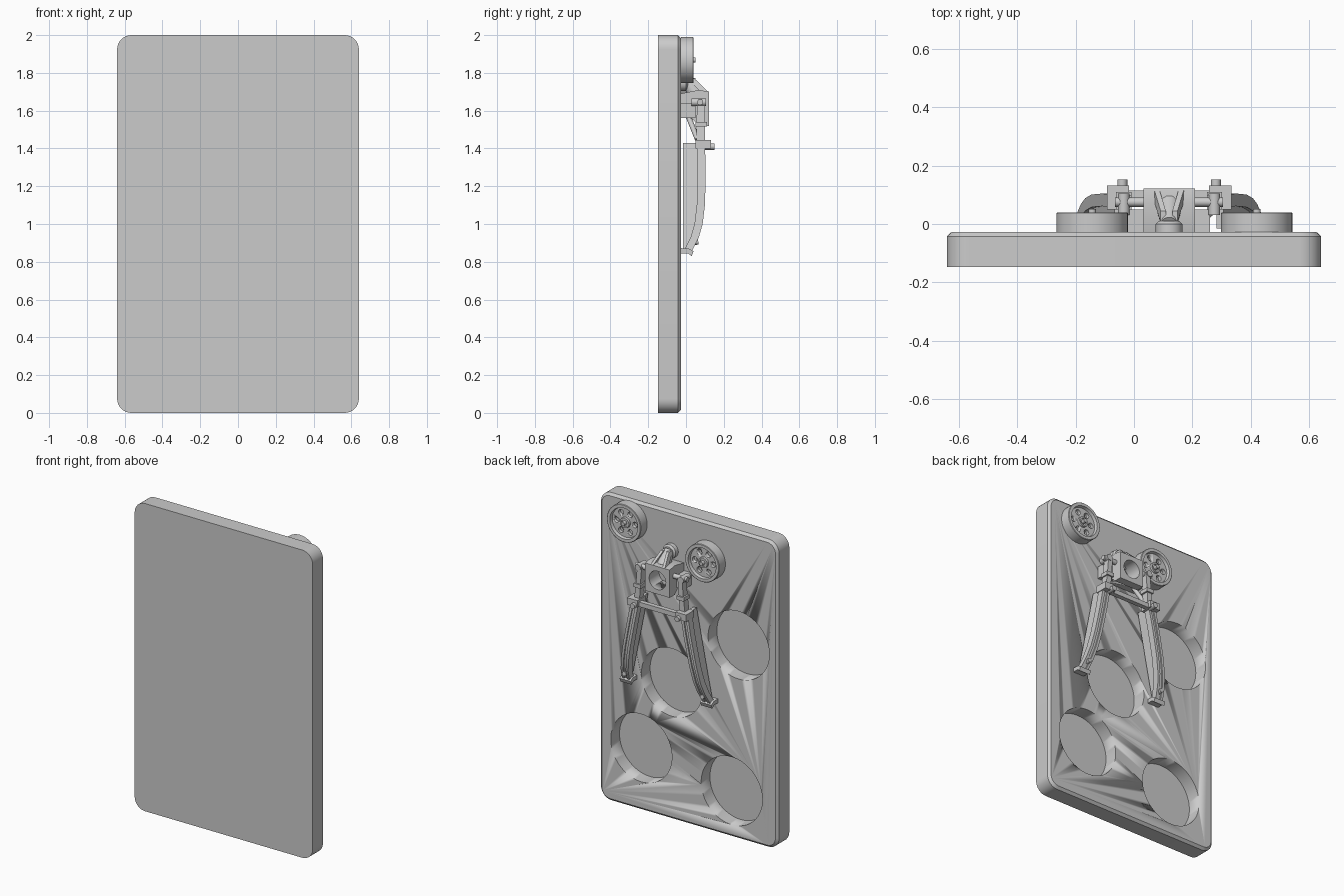
import bpy, bmesh, math
from mathutils import Vector

cube = bpy.data.objects.get("Cube")
if cube:
    bpy.data.objects.remove(cube, do_unlink=True)

grey = bpy.data.materials.new("plain grey")
grey.use_nodes = True
COLOUR = (0.6, 0.6, 0.6, 1)
grey.diffuse_color = COLOUR
grey.node_tree.nodes["Principled BSDF"].inputs["Base Color"].default_value = COLOUR

CX = 0.12      # centre line of the strut assembly
FACE = -0.027  # back face of the plate


def loft(name, loops):
    """Skin equal-length point loops and cap both ends."""
    bm = bmesh.new()
    rings = [[bm.verts.new(p) for p in loop] for loop in loops]
    n = len(rings[0])
    for a, b in zip(rings, rings[1:]):
        for i in range(n):
            j = (i + 1) % n
            bm.faces.new((a[i], a[j], b[j], b[i]))
    bm.faces.new(rings[0])
    bm.faces.new(rings[-1])
    bmesh.ops.recalc_face_normals(bm, faces=bm.faces)
    mesh = bpy.data.meshes.new(name)
    bm.to_mesh(mesh)
    bm.free()
    mesh.materials.append(grey)
    ob = bpy.data.objects.new(name, mesh)
    bpy.context.collection.objects.link(ob)
    bpy.ops.object.select_all(action='DESELECT')
    ob.select_set(True)
    bpy.context.view_layer.objects.active = ob
    bpy.ops.object.shade_smooth_by_angle(angle=math.radians(30))
    return ob


def lathe(name, start, axis, profile, sides=32):
    """Turn (radius, distance) pairs round an axis."""
    start, axis = Vector(start), Vector(axis).normalized()
    u = axis.orthogonal().normalized()
    v = axis.cross(u)
    turn = [math.tau * i / sides for i in range(sides)]
    return loft(name, [[start + axis * d + (u * math.cos(t) + v * math.sin(t)) * r
                        for t in turn] for r, d in profile])


def rod(name, a, b, r, r_end=None, sides=16):
    d = Vector(b) - Vector(a)
    return lathe(name, a, d, [(r, 0), (r_end or r, d.length)], sides)


def box(name, lo, hi):
    (x0, y0, z0), (x1, y1, z1) = lo, hi
    return loft(name, [[(x0, y0, z), (x1, y0, z), (x1, y1, z), (x0, y1, z)] for z in (z0, z1)])


def beam(name, stations):
    """Rectangular bar through (x, back y, front y, z, half width)."""
    return loft(name, [[(x - w, b, z), (x + w, b, z), (x + w, f, z), (x - w, f, z)]
                       for x, b, f, z, w in stations])


def prism(name, x0, x1, outline):
    return loft(name, [[(x, y, z) for y, z in outline] for x in (x0, x1)])


def cut(ob, cutter):
    mod = ob.modifiers.new("cut", 'BOOLEAN')
    mod.operation, mod.solver, mod.object = 'DIFFERENCE', 'EXACT', cutter
    bpy.context.view_layer.objects.active = ob
    bpy.ops.object.modifier_apply(modifier=mod.name)
    bpy.data.objects.remove(cutter, do_unlink=True)


# Backing plate: rounded corners and a chamfered back edge
def plate_loop(y, inset, radius=0.075, steps=8):
    pts = []
    for k, (sx, sz) in enumerate(((1, 1), (-1, 1), (-1, -1), (1, -1))):
        for i in range(steps + 1):
            t = math.pi / 2 * (k + i / steps)
            pts.append((sx * (0.64 - radius) + math.cos(t) * (radius - inset), y,
                        1 + sz * (1 - radius) + math.sin(t) * (radius - inset)))
    return pts


plate = loft("backing_plate", [plate_loop(-0.147, 0), plate_loop(-0.042, 0), plate_loop(FACE, 0.016)])

# Four round pockets
for x, z in ((-0.36, 1.26), (0.12, 0.89), (0.34, 0.405), (-0.31, 0.30)):
    cut(plate, lathe("pocket_cutter", (x, FACE - 0.09, z), (0, 1, 0), [(0.22, 0), (0.22, 0.2)], 64))

# Wheels with recessed webs and six holes
for side, x, z in (("left", 0.42, 1.868), ("right", -0.143, 1.76)):
    wheel = lathe(side + "_wheel", (x, FACE, z), (0, 1, 0),
                  [(0.122, 0), (0.122, 0.064), (0.119, 0.067), (0.1, 0.067), (0.096, 0.047),
                   (0.034, 0.047), (0.032, 0.06), (0.022, 0.06), (0.022, 0.054),
                   (0.013, 0.054), (0.013, 0.078)], 48)
    for i in range(6):
        t = math.tau * i / 6
        cut(wheel, rod("hole_cutter", (x + 0.066 * math.cos(t), 0, z + 0.066 * math.sin(t)),
                       (x + 0.066 * math.cos(t), 0.08, z + 0.066 * math.sin(t)), 0.018))

# Centre block with a round socket
block = prism("centre_block", CX - 0.088, CX + 0.088,
              [(-0.03, 1.56), (0.03, 1.56), (0.07, 1.52), (0.122, 1.52),
               (0.122, 1.70), (0.07, 1.71), (-0.03, 1.69)])
cut(block, rod("socket_cutter", (CX, 0.02, 1.61), (CX, 0.2, 1.61), 0.06, sides=40))

# Tapered strut running up to a small boss
lathe("top_boss", (CX, FACE - 0.003, 1.75), (0, 1, 0), [(0.046, 0), (0.046, 0.03), (0.035, 0.04)])
rod("top_strut", (CX, 0.06, 1.68), (CX, 0.0, 1.765), 0.045, 0.028)
for s in (-1, 1):
    loft("strut_rib", [[(CX + s * o + dx, y + dy, z) for dx, dy in
                        ((-0.009, -0.04), (0.009, -0.04), (0.009, 0), (-0.009, 0))]
                       for o, y, z in ((0.042, 0.118, 1.70), (0.02, 0.045, 1.77))])

# Mirrored folding arms
for side, s in (("left", 1), ("right", -1)):
    def X(o):
        return CX + s * o

    # bracket and hinge beside the block
    beam(side + "_bracket", [(X(0.105), FACE, 0.05, 1.56, 0.035), (X(0.105), FACE, 0.05, 1.64, 0.035)])
    rod(side + "_hinge_bar", (X(0.07), 0.075, 1.645), (X(0.185), 0.075, 1.645), 0.016)
    rod(side + "_hinge_pin", (X(0.155), 0.03, 1.645), (X(0.155), 0.105, 1.645), 0.02)
    rod(side + "_brace", (X(0.09), 0.0, 1.60), (X(0.165), 0.06, 1.45), 0.014)
    # upper link
    beam(side + "_upper_link", [(X(0.165), 0.055, 0.1, 1.42, 0.02), (X(0.155), 0.055, 0.1, 1.53, 0.016),
                                (X(0.145), 0.06, 0.1, 1.65, 0.016)])
    box(side + "_link_collar", (X(0.155) - 0.026, 0.05, 1.515), (X(0.155) + 0.026, 0.11, 1.54))
    # clamp and its pin
    box(side + "_clamp", (X(0.175) - 0.038, 0.05, 1.40), (X(0.175) + 0.038, 0.132, 1.445))
    rod(side + "_clamp_pin", (X(0.16), 0.1, 1.41), (X(0.16), 0.152, 1.41), 0.017)
    # bowed lower arm: deep web with two raised rails
    path = [(0.175, 0.092, 1.43), (0.2, 0.096, 1.3), (0.22, 0.095, 1.2), (0.24, 0.092, 1.1),
            (0.26, 0.08, 1.0), (0.275, 0.06, 0.93), (0.29, 0.025, 0.86)]
    beam(side + "_arm_web", [(X(o), min(-0.015, y - 0.04), y, z, 0.012) for o, y, z in path])
    for shift in (-0.018, 0.018):
        beam(side + "_arm_rail", [(X(o + shift), y - 0.035, y + 0.008, z, 0.009) for o, y, z in path])
    # foot bracket
    prism(side + "_foot", X(0.25), X(0.33),
          [(-0.03, 0.845), (-0.03, 0.872), (0.015, 0.87), (0.04, 0.855), (0.03, 0.83), (0.01, 0.845)])
    rod(side + "_foot_pin", (X(0.28), 0.02, 0.9), (X(0.28), 0.065, 0.905), 0.014)

# Cross bar joining the clamps
box("cross_bar", (CX - 0.17, 0.085, 1.40), (CX + 0.17, 0.115, 1.43))
